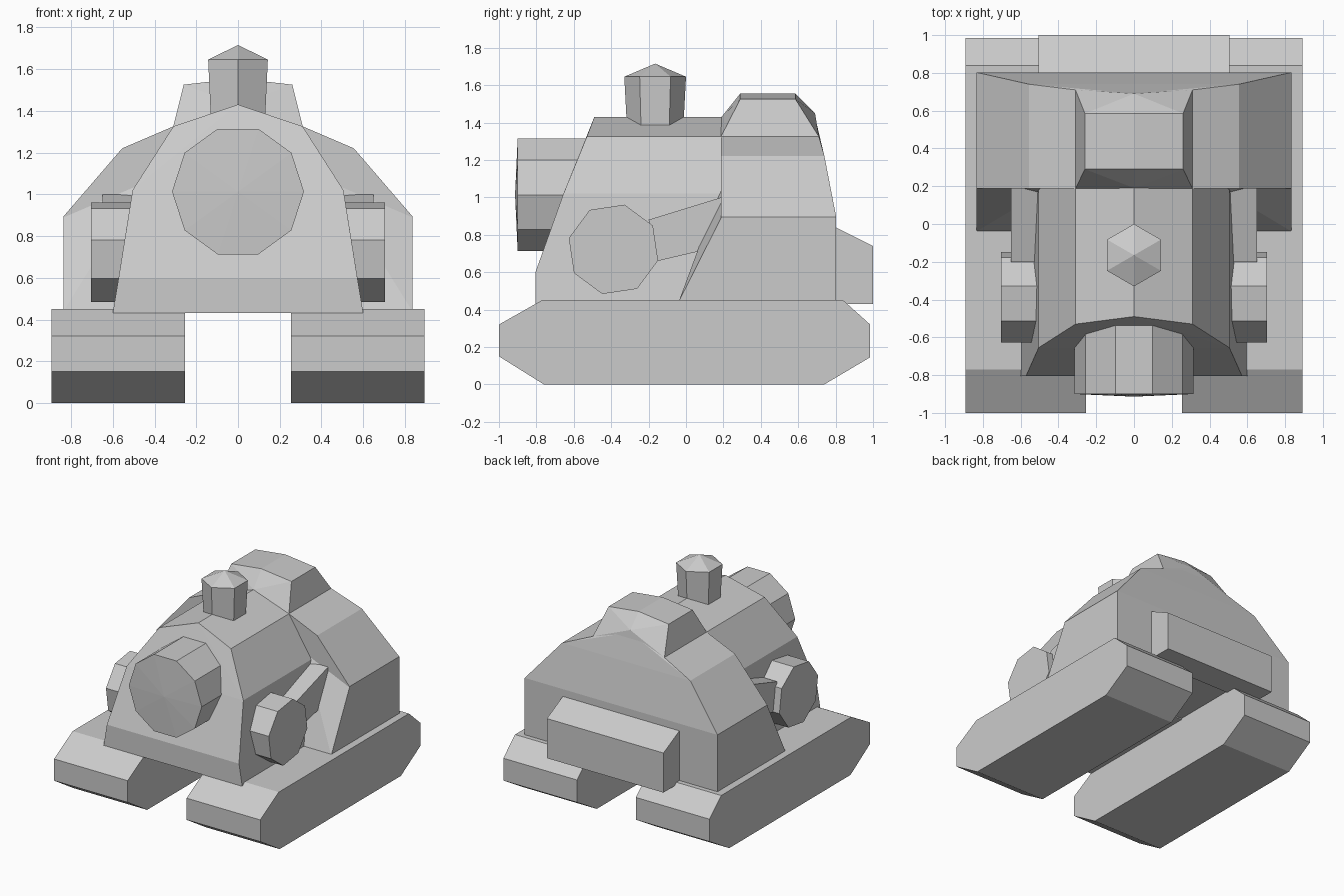
import bpy, bmesh
from math import sin, cos, pi, radians

if "Cube" in bpy.data.objects:
    bpy.data.objects.remove(bpy.data.objects["Cube"])


def solid(name, points):
    """Flat-faced convex solid wrapped around a few corner points."""
    bm = bmesh.new()
    for p in sorted(set(points)):
        bm.verts.new(p)
    bmesh.ops.convex_hull(bm, input=bm.verts[:])
    loose = [v for v in bm.verts if not v.link_faces]
    bmesh.ops.delete(bm, geom=loose, context='VERTS')
    bmesh.ops.dissolve_limit(bm, angle_limit=radians(1), verts=bm.verts[:], edges=bm.edges[:])
    bmesh.ops.recalc_face_normals(bm, faces=bm.faces[:])
    mesh = bpy.data.meshes.new(name)
    bm.to_mesh(mesh)
    bm.free()
    obj = bpy.data.objects.new(name, mesh)
    bpy.context.collection.objects.link(obj)
    return obj


def both(points):
    """Points plus their mirror image in x."""
    return list(points) + [(-x, y, z) for x, y, z in points]


def side_profile(x0, x1, profile):
    """Extrude a (y, z) profile between two x positions."""
    return [(x, y, z) for x in (x0, x1) for y, z in profile]


def pair(name, points):
    """One solid on each side of the model."""
    solid(name + "_right", points)
    solid(name + "_left", [(-x, y, z) for x, y, z in points])


def ring(n, r, start=0.0):
    return [(r * cos(start + 2 * pi * i / n), r * sin(start + 2 * pi * i / n)) for i in range(n)]


# Tracks
pair("track", side_profile(0.255, 0.893, [
    (-1, 0.15), (-0.76, 0), (0.74, 0), (0.985, 0.145),
    (0.985, 0.32), (0.84, 0.45), (-0.77, 0.45), (-1, 0.32)]))

# Front hull: arched section with a raked nose, given as (x, z, front y)
nose = [(0.6, 0.43, -0.805), (0.572, 0.6, -0.805), (0.505, 1.02, -0.655),
        (0.31, 1.325, -0.53), (0, 1.43, -0.49)]
solid("front_hull", both([(x, y, z) for x, z, f in nose for y in (f, 0.25)]))

# Rear hull: wider arched section, given as (x, z, back y)
tail = [(0.835, 0.44, 0.803), (0.835, 0.895, 0.803), (0.555, 1.22, 0.74),
        (0.31, 1.325, 0.71), (0, 1.43, 0.69)]
solid("rear_hull", both([(x, y, z) for x, z, b in tail for y in (0.187, b)]))

# Sloping fairings in front of the rear hull
pair("side_fairing", [
    (0.835, 0.19, 0.895), (0.835, -0.04, 0.44), (0.835, 0.19, 0.44),
    (0.45, 0.19, 1.06), (0.45, -0.04, 0.44), (0.45, 0.19, 0.44)])

# Raised roof hatch
solid("roof_hatch", both([
    (0.31, 0.187, 1.325), (0, 0.19, 1.43), (0.26, 0.29, 1.525), (0, 0.29, 1.555),
    (0.26, 0.585, 1.525), (0, 0.585, 1.555), (0, 0.69, 1.45), (0.31, 0.71, 1.325)]))

# Rear bumper
solid("rear_bumper", side_profile(-0.505, 0.505, [
    (0.78, 0.43), (1, 0.43), (1, 0.74), (0.8, 0.84), (0.78, 0.84)]))

# Big front drum, ten sided with a very slight dome
solid("front_drum", [(x, y, 1.013 + z) for x, z in ring(10, 0.316) for y in (-0.9, -0.5)]
      + [(0, -0.914, 1.013)])

# Octagonal side drums and the arms that carry them
pair("side_drum", side_profile(0.5, 0.705, [
    (y - 0.388, z + 0.722) for y, z in ring(8, 0.246, radians(-14))]))
pair("side_arm", side_profile(0.45, 0.65, [
    (-0.2, 0.88), (0.19, 1.0), (0.19, 0.74), (0.06, 0.71), (-0.15, 0.66)]))

# Hexagonal roof vent with pointed cap
solid("roof_vent", [(x, y - 0.165, z) for r, z in ((0.15, 1.36), (0.165, 1.645))
                    for x, y in ring(6, r, pi / 2)] + [(0, -0.165, 1.715)])
